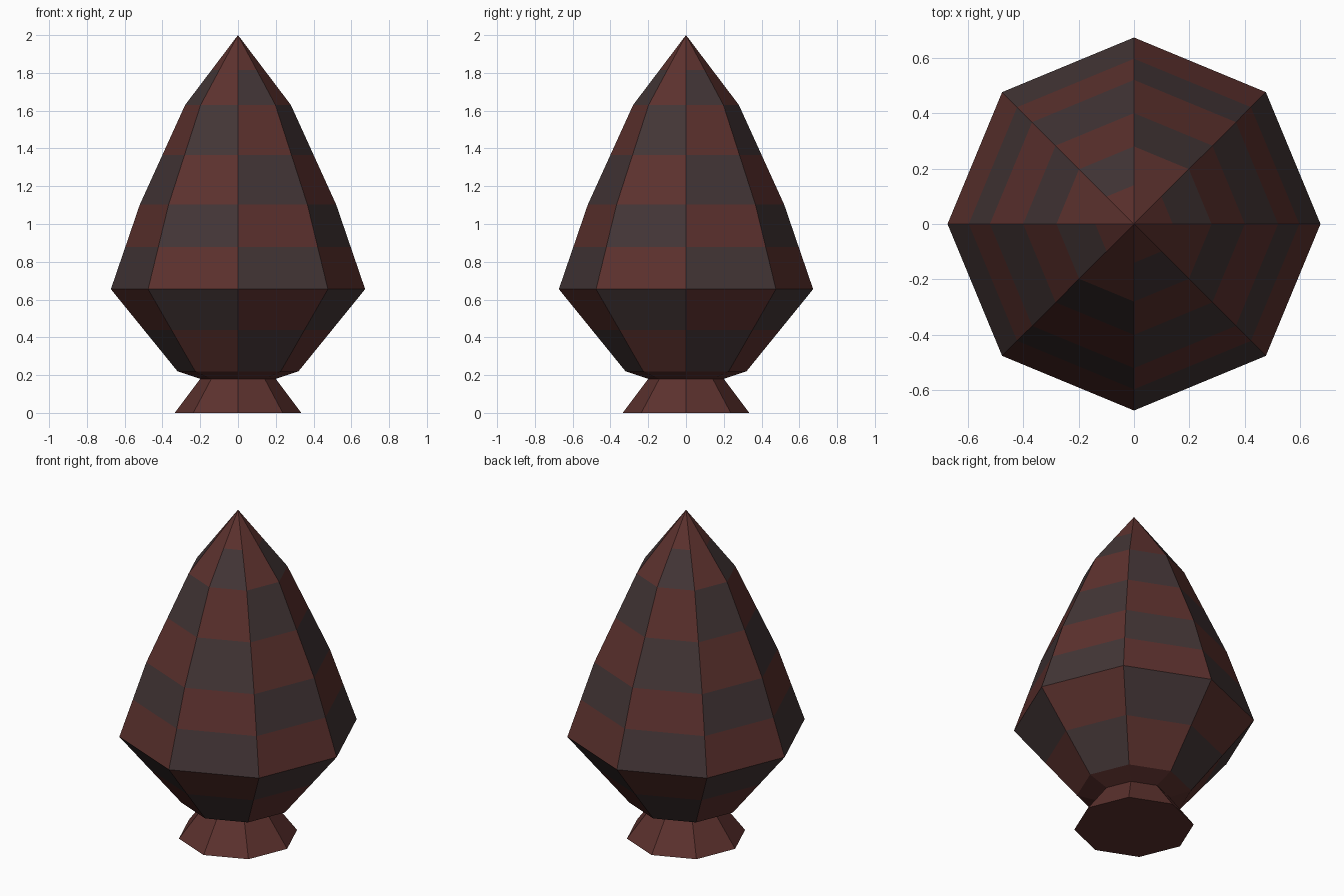
import bpy, bmesh
from math import cos, sin, pi

if "Cube" in bpy.data.objects:
    bpy.data.objects.remove(bpy.data.objects["Cube"])

SIDES = 8


def material(name, rgb):
    m = bpy.data.materials.new(name)
    m.diffuse_color = (*rgb, 1)
    m.use_nodes = True
    m.node_tree.nodes["Principled BSDF"].inputs["Base Color"].default_value = m.diffuse_color
    return m


RED = material("dark_red", (0.107, 0.031, 0.027))
GREY = material("dark_grey", (0.056, 0.036, 0.037))


def lathe(name, profile, colour, cap_bottom=False):
    """Turn (radius, z) points into an eight-sided solid; colour(band, side) picks the slot."""
    bm = bmesh.new()
    rings = []
    for r, z in profile:
        if r == 0:
            rings.append([bm.verts.new((0, 0, z))] * SIDES)
        else:
            rings.append([bm.verts.new((r * cos(2 * pi * i / SIDES),
                                        r * sin(2 * pi * i / SIDES), z))
                          for i in range(SIDES)])
    for band, (low, high) in enumerate(zip(rings, rings[1:])):
        for i in range(SIDES):
            j = (i + 1) % SIDES
            corners = dict.fromkeys((low[i], low[j], high[j], high[i]))
            face = bm.faces.new(list(corners))
            face.material_index = colour(band, i)
    if cap_bottom:
        bm.faces.new(rings[0][::-1])
    mesh = bpy.data.meshes.new(name)
    bm.to_mesh(mesh)
    bm.free()
    mesh.materials.append(RED)
    mesh.materials.append(GREY)
    obj = bpy.data.objects.new(name, mesh)
    bpy.context.collection.objects.link(obj)
    return obj


# Flared foot
lathe("foot", [(0.335, 0), (0.2, 0.18)], lambda band, side: 0, cap_bottom=True)

# Body: each main slope is split in half to carry the chequered bands
slopes = [(0.32, 0.22), (0.673, 0.655), (0.52, 1.102), (0.28, 1.63), (0, 2)]
profile = [(0.2, 0.18), slopes[0]]
for (r0, z0), (r1, z1) in zip(slopes, slopes[1:]):
    profile += [((r0 + r1) / 2, (z0 + z1) / 2), (r1, z1)]
last_band = len(profile) - 2


def chequer(band, side):
    # Plain red collar and tip, alternating panels between
    if band in (0, last_band):
        return 0
    return (band + side) % 2


lathe("body", profile, chequer)
